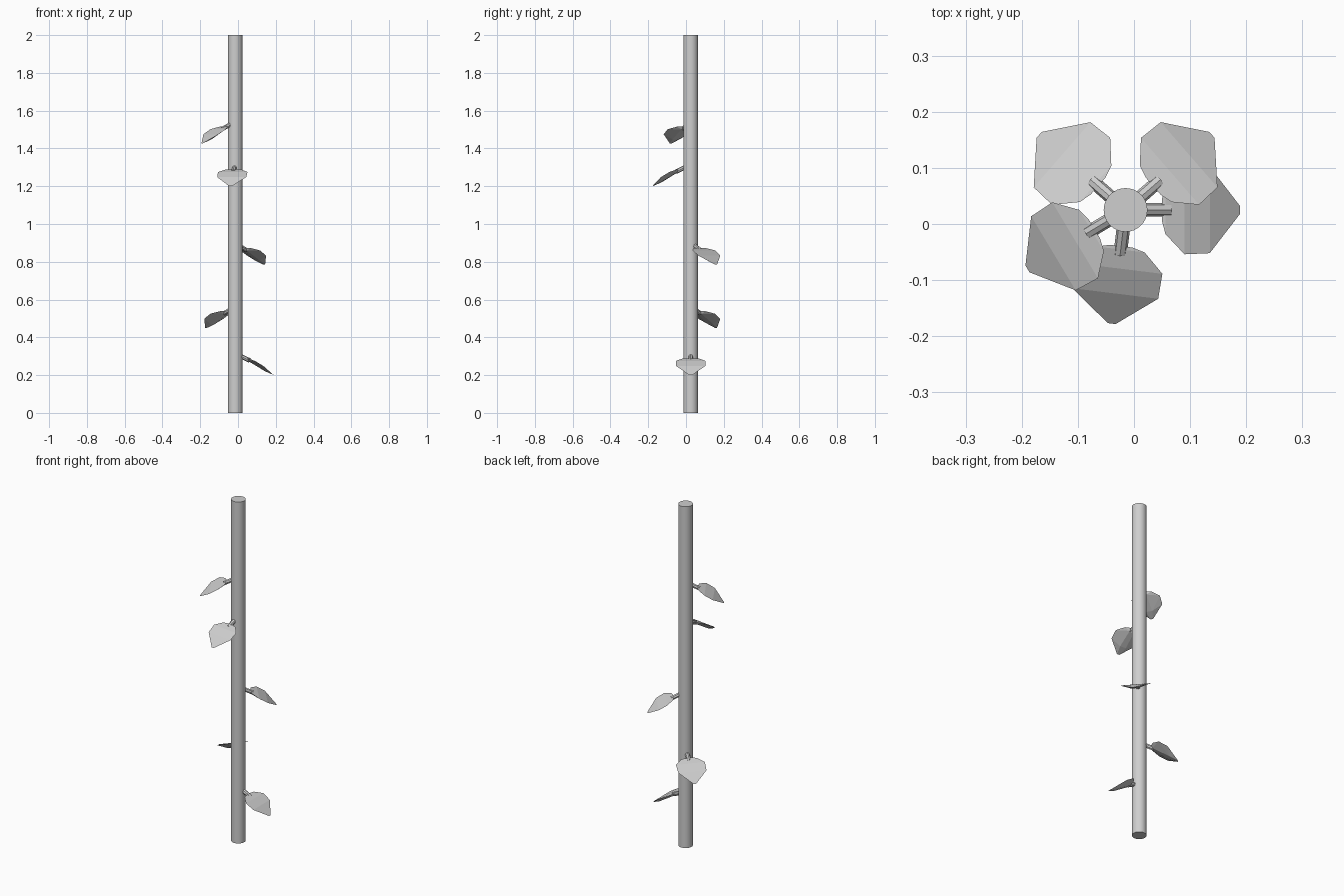
import bpy, bmesh, math
from mathutils import Matrix, Vector

cube = bpy.data.objects.get("Cube")
if cube:
    bpy.data.objects.remove(cube)

# Single grey material
grey = bpy.data.materials.new("light_grey")
grey.use_nodes = True
colour = (0.62, 0.62, 0.62, 1)
grey.diffuse_color = colour
grey.node_tree.nodes["Principled BSDF"].inputs["Base Color"].default_value = colour

CX, CY = -0.015, 0.025      # stalk axis
STALK_RADIUS = 0.039


def make_object(name, bm):
    bmesh.ops.recalc_face_normals(bm, faces=bm.faces)
    mesh = bpy.data.meshes.new(name)
    bm.to_mesh(mesh)
    bm.free()
    mesh.materials.append(grey)
    obj = bpy.data.objects.new(name, mesh)
    bpy.context.collection.objects.link(obj)
    return obj


def smooth(obj):
    bpy.ops.object.select_all(action='DESELECT')
    obj.select_set(True)
    bpy.context.view_layer.objects.active = obj
    bpy.ops.object.shade_smooth_by_angle(angle=math.radians(40))


def place(obj, angle, z):
    obj.matrix_world = (Matrix.Translation((CX, CY, z))
                        @ Matrix.Rotation(math.radians(angle), 4, 'Z'))


# Tall round stalk
bm = bmesh.new()
bmesh.ops.create_cone(bm, cap_ends=True, segments=32, radius1=STALK_RADIUS,
                      radius2=STALK_RADIUS, depth=2,
                      matrix=Matrix.Translation((CX, CY, 1)))
smooth(make_object("stalk", bm))

# Leaf stations along local +x: distance, half width, height above the tip
TOP = [(0.065, 0.020, 0.089), (0.071, 0.043, 0.088), (0.105, 0.079, 0.075),
       (0.150, 0.077, 0.048), (0.204, 0.007, 0.000)]
UNDERSIDE = [(0.070, 0.014, 0.074), (0.102, 0.020, 0.057), (0.157, 0.018, 0.021)]


def add_leaf(name, angle, z):
    bm = bmesh.new()
    for x, half, h in TOP + UNDERSIDE:
        for side in (-1, 1):
            bm.verts.new((x, side * half, h))
    bmesh.ops.convex_hull(bm, input=bm.verts[:])
    place(make_object(name, bm), angle, z)


def add_stem(name, angle, z):
    start, end = Vector((0.032, 0, 0.099)), Vector((0.078, 0, 0.077))
    axis = end - start
    matrix = (Matrix.Translation((start + end) / 2)
              @ axis.to_track_quat('Z', 'Y').to_matrix().to_4x4())
    bm = bmesh.new()
    bmesh.ops.create_cone(bm, cap_ends=True, segments=8, radius1=0.012,
                          radius2=0.012, depth=axis.length, matrix=matrix)
    place(make_object(name, bm), angle, z)


# Leaves from bottom to top: angle around the stalk, height of the tip
for i, (angle, z) in enumerate([(0, 0.20), (139, 0.45), (41, 0.785),
                                (-97, 1.20), (211, 1.427)], 1):
    add_stem(f"leaf_stem_{i}", angle, z)
    add_leaf(f"leaf_{i}", angle, z)
